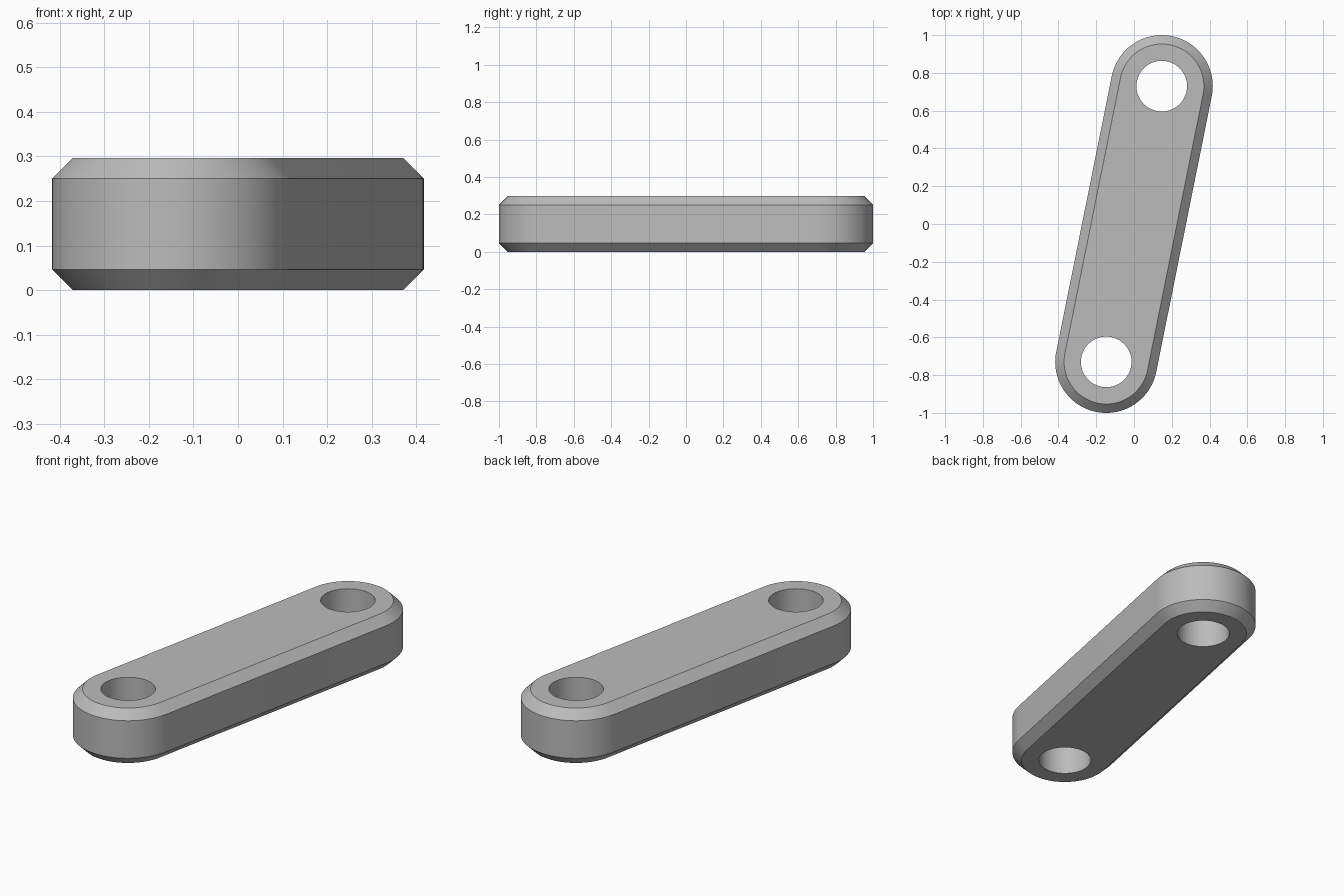
import bpy
import bmesh
import math
from mathutils import Vector

cube = bpy.data.objects.get("Cube")
if cube:
    bpy.data.objects.remove(cube, do_unlink=True)

HEIGHT, CHAMFER = 0.297, 0.047
END_RADIUS, HOLE_RADIUS = 0.27, 0.134
PIN = Vector((0.147, 0.73, 0))   # centre of the back hole; the front one is opposite
ARC_STEPS = 48

grey = bpy.data.materials.new("plain grey")
grey.use_nodes = True
colour = (0.5, 0.5, 0.5, 1)
grey.diffuse_color = colour
grey.node_tree.nodes["Principled BSDF"].inputs["Base Color"].default_value = colour


def slot_ring(bm, radius, z):
    """Outline of two half circles joined by straight sides."""
    start = math.atan2(PIN.y, PIN.x) - math.pi / 2
    ring = []
    for end in (0, 1):
        centre = PIN if end == 0 else -PIN
        for i in range(ARC_STEPS + 1):
            a = start + math.pi * (end + i / ARC_STEPS)
            ring.append(bm.verts.new((centre.x + radius * math.cos(a),
                                      centre.y + radius * math.sin(a), z)))
    return ring


# Link body: stacked outlines give the chamfered top and bottom rims
bm = bmesh.new()
inner = END_RADIUS - CHAMFER
rings = [slot_ring(bm, r, z) for r, z in (
    (inner, 0), (END_RADIUS, CHAMFER),
    (END_RADIUS, HEIGHT - CHAMFER), (inner, HEIGHT))]
for low, high in zip(rings, rings[1:]):
    for i in range(len(low)):
        j = (i + 1) % len(low)
        bm.faces.new((low[i], low[j], high[j], high[i]))
bm.faces.new(rings[0][::-1])
bm.faces.new(rings[-1])
mesh = bpy.data.meshes.new("link_plate")
bm.to_mesh(mesh)
bm.free()
mesh.materials.append(grey)
link = bpy.data.objects.new("link_plate", mesh)
bpy.context.collection.objects.link(link)

# Pin holes drilled through both ends
for centre in (PIN, -PIN):
    bpy.ops.mesh.primitive_cylinder_add(
        vertices=64, radius=HOLE_RADIUS, depth=1,
        location=(centre.x, centre.y, HEIGHT / 2))
    cutter = bpy.context.object
    cutter.name = "hole_cutter"
    cutter.hide_render = True
    cutter.data.materials.append(grey)
    bpy.ops.object.select_all(action="DESELECT")
    link.select_set(True)
    bpy.context.view_layer.objects.active = link
    drill = link.modifiers.new("pin_hole", "BOOLEAN")
    drill.operation = "DIFFERENCE"
    drill.solver = "EXACT"
    drill.object = cutter
    bpy.ops.object.modifier_apply(modifier=drill.name)
    bpy.data.objects.remove(cutter, do_unlink=True)

# Round walls smooth, rims sharp
bpy.ops.object.shade_smooth_by_angle(angle=math.radians(30))
